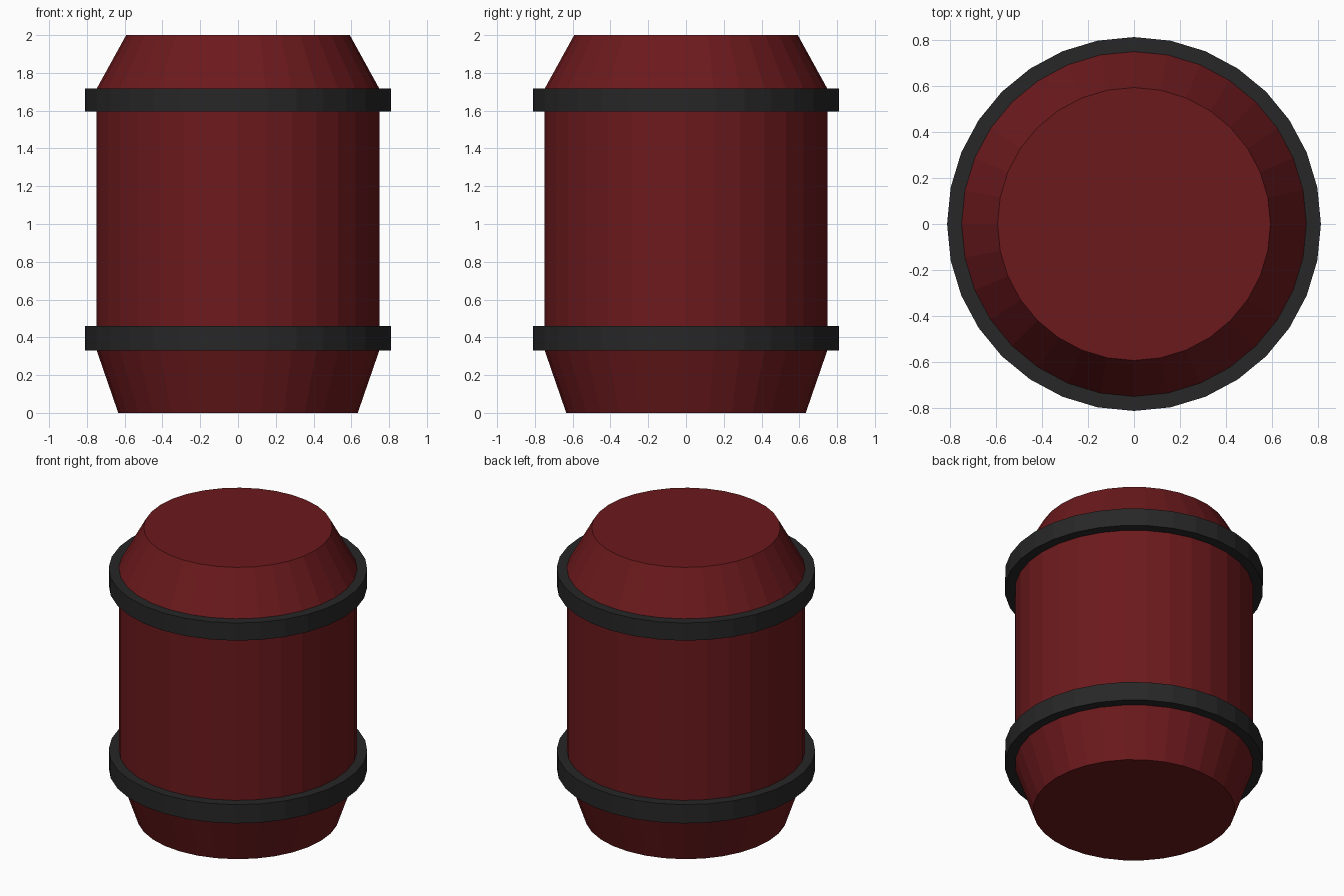
import bpy, bmesh
from math import cos, sin, tau

if "Cube" in bpy.data.objects:
    bpy.data.objects.remove(bpy.data.objects["Cube"])

SIDES = 32


def material(name, rgb):
    mat = bpy.data.materials.new(name)
    mat.diffuse_color = (*rgb, 1)
    mat.use_nodes = True
    mat.node_tree.nodes["Principled BSDF"].inputs["Base Color"].default_value = mat.diffuse_color
    return mat


def lathe(name, profile, mat, capped=False):
    """Revolve a bottom-to-top (radius, z) profile around z with flat facets."""
    bm = bmesh.new()
    rings = [[bm.verts.new((r * cos(tau * i / SIDES), r * sin(tau * i / SIDES), z))
              for i in range(SIDES)] for r, z in profile]
    for low, high in zip(rings, rings[1:]):
        for i in range(SIDES):
            j = (i + 1) % SIDES
            bm.faces.new((low[i], low[j], high[j], high[i]))
    if capped:
        bm.faces.new(rings[0][::-1])
        bm.faces.new(rings[-1])
    mesh = bpy.data.meshes.new(name)
    bm.to_mesh(mesh)
    bm.free()
    mesh.materials.append(mat)
    obj = bpy.data.objects.new(name, mesh)
    bpy.context.collection.objects.link(obj)
    return obj


red = material("red_paint", (0.15, 0.010, 0.012))
black = material("black_band", (0.020, 0.020, 0.020))

BODY_R, HOOP_R = 0.748, 0.811
hoops = {"lower_hoop": (0.33, 0.46), "upper_hoop": (1.595, 1.717)}

# Barrel body with tapered ends
lathe("barrel_body",
      [(0.634, 0), (BODY_R, 0.33), (BODY_R, 1.717), (0.592, 2)], red, capped=True)

# Raised hoops, flush with the body
for name, (z0, z1) in hoops.items():
    lathe(name, [(BODY_R, z0), (HOOP_R, z0), (HOOP_R, z1), (BODY_R, z1)], black)
